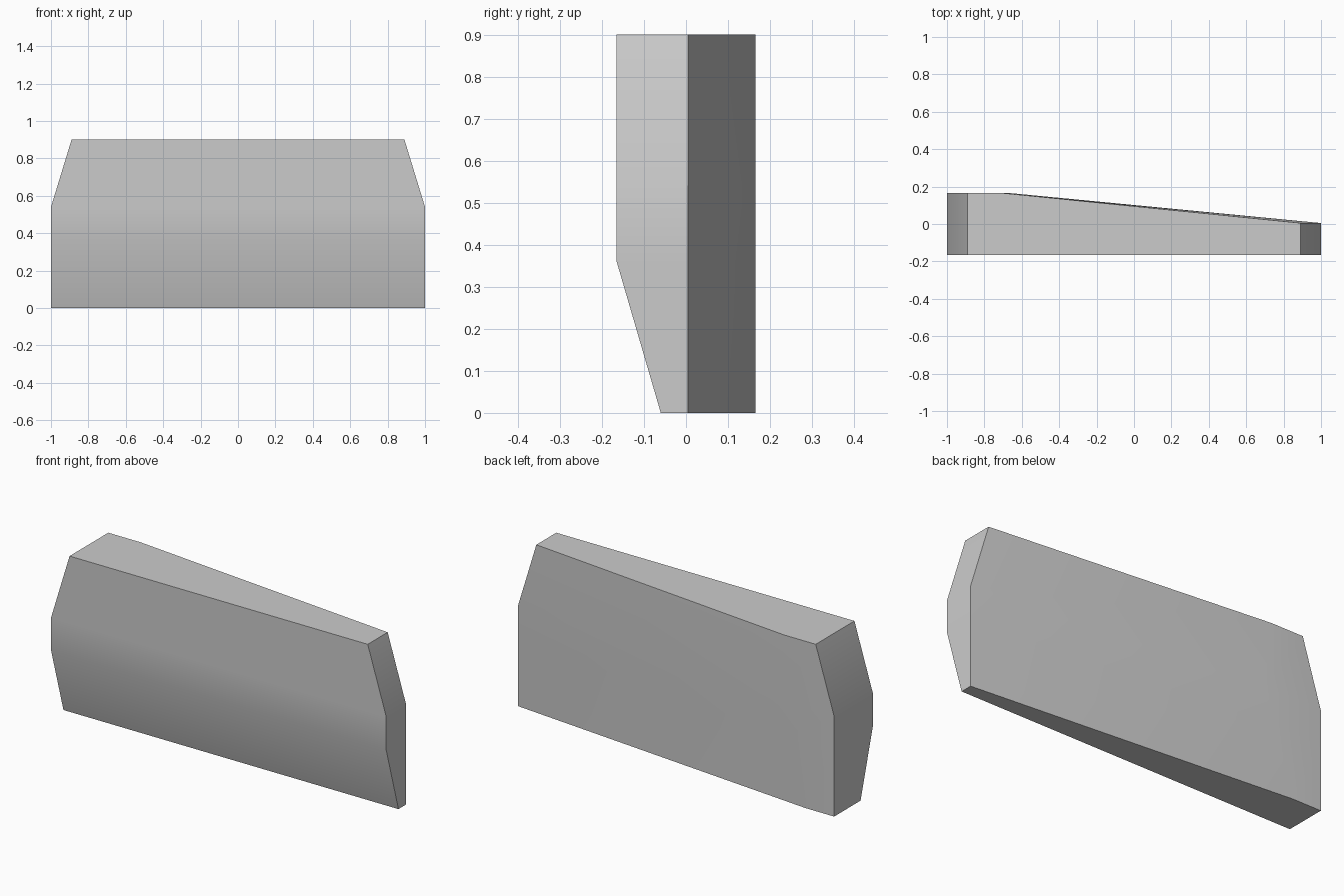
import bpy
import bmesh
import math

cube = bpy.data.objects.get("Cube")
if cube:
    bpy.data.objects.remove(cube, do_unlink=True)

# Plain grey material
grey = bpy.data.materials.new("plain_grey")
grey.use_nodes = True
colour = (0.6, 0.6, 0.6, 1)
grey.diffuse_color = colour
grey.node_tree.nodes["Principled BSDF"].inputs["Base Color"].default_value = colour

# Horizontal sections: height, half width, front y, x where the back starts to taper
sections = [
    (0.0, 1.0, -0.06, -0.83),
    (0.36, 1.0, -0.165, -0.72),
    (0.54, 1.0, -0.165, -0.66),
    (0.9, 0.89, -0.165, -0.70),
]
back, thin_back = 0.165, 0.005

# Loft the tapered block through the sections
bm = bmesh.new()
rings = []
for z, half, front, kink in sections:
    outline = [(-half, front), (half, front), (half, thin_back), (kink, back), (-half, back)]
    rings.append([bm.verts.new((x, y, z)) for x, y in outline])
for low, high in zip(rings, rings[1:]):
    for i in range(len(low)):
        j = (i + 1) % len(low)
        bm.faces.new((low[i], low[j], high[j], high[i]))
bm.faces.new(rings[0][::-1])
bm.faces.new(rings[-1])
bmesh.ops.recalc_face_normals(bm, faces=bm.faces)

mesh = bpy.data.meshes.new("tapered_block")
bm.to_mesh(mesh)
bm.free()
mesh.materials.append(grey)
block = bpy.data.objects.new("tapered_block", mesh)
bpy.context.collection.objects.link(block)

# Soften the shallow bends and keep the corners sharp
bpy.ops.object.select_all(action="DESELECT")
block.select_set(True)
bpy.context.view_layer.objects.active = block
bpy.ops.object.shade_smooth_by_angle(angle=math.radians(30))
